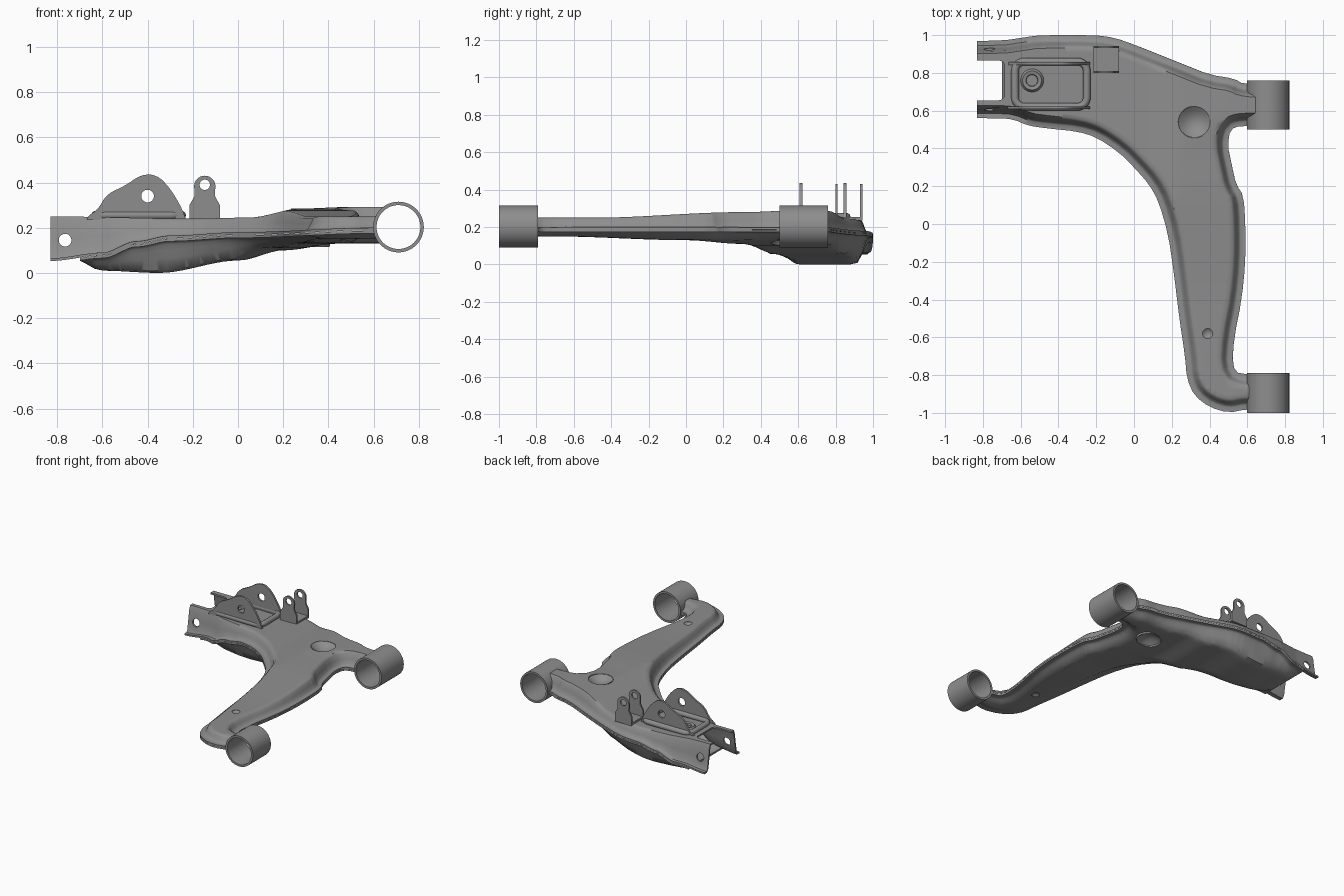
import bpy, bmesh, math
from mathutils import Vector, Matrix
from mathutils.kdtree import KDTree
from mathutils.geometry import delaunay_2d_cdt

if "Cube" in bpy.data.objects:
    bpy.data.objects.remove(bpy.data.objects["Cube"], do_unlink=True)

steel = bpy.data.materials.new("grey_steel")
steel.use_nodes = True
steel.diffuse_color = (0.27, 0.27, 0.27, 1)
steel.node_tree.nodes["Principled BSDF"].inputs["Base Color"].default_value = steel.diffuse_color


def make(name, bm):
    mesh = bpy.data.meshes.new(name)
    bm.to_mesh(mesh)
    bm.free()
    mesh.materials.append(steel)
    ob = bpy.data.objects.new(name, mesh)
    bpy.context.collection.objects.link(ob)
    return ob


def activate(ob):
    bpy.ops.object.select_all(action='DESELECT')
    ob.select_set(True)
    bpy.context.view_layer.objects.active = ob


def finish(ob, angle=40):
    activate(ob)
    bpy.ops.object.shade_smooth_by_angle(angle=math.radians(angle))


def cut(ob, cutters):
    activate(ob)
    for c in cutters:
        mod = ob.modifiers.new("cut", 'BOOLEAN')
        mod.operation = 'DIFFERENCE'
        mod.solver = 'EXACT'
        mod.object = c
        bpy.ops.object.modifier_apply(modifier=mod.name)


def cylinder(name, centre, radius, length, along_y=True, sides=48):
    bm = bmesh.new()
    bmesh.ops.create_cone(bm, cap_ends=True, segments=sides, radius1=radius,
                          radius2=radius, depth=length)
    if along_y:
        bmesh.ops.rotate(bm, verts=bm.verts, matrix=Matrix.Rotation(math.pi / 2, 3, 'X'))
    bmesh.ops.translate(bm, verts=bm.verts, vec=centre)
    return make(name, bm)


def box(name, lo, hi, round_edges=0):
    bm = bmesh.new()
    bmesh.ops.create_cube(bm, size=1)
    for v in bm.verts:
        v.co = [lo[i] if v.co[i] < 0 else hi[i] for i in range(3)]
    if round_edges:
        upright = [e for e in bm.edges if abs(e.verts[0].co.z - e.verts[1].co.z) > 0.1]
        bmesh.ops.bevel(bm, geom=upright, offset=round_edges, segments=5, affect='EDGES', profile=0.5)
    return make(name, bm)


def lathe(name, profile, centre, axis='Z', steps=48):
    bm = bmesh.new()
    vs = [bm.verts.new((r, 0, h)) for r, h in profile]
    es = [bm.edges.new(p) for p in zip(vs, vs[1:])]
    bmesh.ops.spin(bm, geom=vs + es, cent=(0, 0, 0), axis=(0, 0, 1),
                   angle=2 * math.pi, steps=steps)
    bmesh.ops.remove_doubles(bm, verts=bm.verts, dist=0.0005)
    if axis == 'Y':
        bmesh.ops.rotate(bm, verts=bm.verts, matrix=Matrix.Rotation(math.pi / 2, 3, 'X'))
    bmesh.ops.translate(bm, verts=bm.verts, vec=centre)
    bmesh.ops.recalc_face_normals(bm, faces=bm.faces)
    ob = make(name, bm)
    finish(ob)
    return ob


def chaikin(pts, closed=True):
    out = [] if closed else [pts[0]]
    for a, b in zip(pts, pts[1:] + (pts[:1] if closed else [])):
        out += [a.lerp(b, 0.25), a.lerp(b, 0.75)]
    return out if closed else out + [pts[-1]]


def ramp(t, keys):
    # Smooth interpolation through (position, value) pairs
    if t <= keys[0][0]:
        return keys[0][1]
    for (a, u), (b, v) in zip(keys, keys[1:]):
        if t <= b:
            s = (t - a) / (b - a)
            return u + (v - u) * s * s * (3 - 2 * s)
    return keys[-1][1]


# Plan outline of the pressed arm, running past the open ends that get trimmed
plan = [Vector(p) for p in (
    (-1, .56), (-.72, .56), (-.64, .555), (-.56, .52), (-.45, .505), (-.3, .49), (-.2, .46),
    (-.08, .38), (0, .3), (.08, .21), (.13, .12), (.18, -.05), (.21, -.25), (.24, -.5),
    (.27, -.7), (.28, -.82), (.32, -.91), (.4, -.97), (.5, -1), (.6, -.98), (.76, -.98),
    (.76, -.79), (.56, -.8), (.52, -.75), (.53, -.6), (.57, -.4), (.59, -.2), (.59, 0),
    (.58, .15), (.54, .21), (.52, .3), (.495, .42), (.51, .5), (.56, .52), (.76, .52),
    (.76, .74), (.58, .74), (.53, .77), (.4, .79), (.25, .85), (.1, .91), (0, .95),
    (-.1, .985), (-.2, 1), (-.5, 1), (-.6, .985), (-.7, .97), (-1, .97))]
plan = chaikin(plan)
samples = []
for a, b in zip(plan, plan[1:] + plan[:1]):
    n = max(1, round((b - a).length / 0.014))
    side = Vector((a.y - b.y, b.x - a.x)).normalized()
    samples += [(a.lerp(b, i / n), side) for i in range(n)]
rim = [p for p, _ in samples if -0.93 < p.x < 0.72]
tree = KDTree(len(rim))
for i, p in enumerate(rim):
    tree.insert((p.x, p.y, 0), i)
tree.balance()


def edge_distance(p):
    return tree.find((p[0], p[1], 0))[2]


# Triangulated plan: rings parallel to the rim, then an even field
points = [p for p, _ in samples]
count = len(points)
for ring in (.025, .034, .045, .056, .068, .09):
    points += [p + s * ring for p, s in samples if edge_distance(p + s * ring) > ring - 0.003]
points += [Vector((x * .035, y * .035)) for x in range(-28, 22) for y in range(-28, 29)
           if edge_distance((x * .035, y * .035)) > 0.1]
loop = [(i, (i + 1) % count) for i in range(count)]
flat, _, tris, *_ = delaunay_2d_cdt(points, loop, [], 1, 1e-4)


def flange_height(x):
    return ramp(x, [(-.83, .065), (-.6, .09), (-.45, .14), (-.3, .165), (0, .18), (.6, .2)])


def top_height(x, y):
    return min(ramp(x, [(-.83, .25), (-.2, .24), (.05, .245), (.28, .285), (.5, .292)]),
               ramp(y, [(-1, .25), (-.5, .25), (.3, .28), (.8, .3)]))


def bottom_height(x, y):
    return max(ramp(x, [(-.72, .06), (-.6, .01), (-.35, 0), (0, .055), (.2, .1), (.45, .13)]),
               ramp(y, [(-.7, .15), (0, .13), (.3, .11), (.6, 0)]))


def upper(x, y, d):
    return ramp(d, [(.027, flange_height(x)), (.066, top_height(x, y))])


def lower(x, y, d):
    return ramp(d, [(.027, flange_height(x) - .013), (.1, bottom_height(x, y) + .012)])


# Cutters shared by both pressings
bushes = [("front_bush", -1.0, -0.79), ("rear_bush", 0.5, 0.76)]
bores = [cylinder("bore_cutter", (.71, (a + b) / 2, .203), .104, b - a + .1) for _, a, b in bushes]
dishes = [("large_dish", .32, .54, .085), ("small_dish", .39, -.58, .03)]
wells = [cylinder("well_cutter", (x, y, .2), r - .003, .6, False) for _, x, y, r in dishes]
ends = [box("end_cutter", (-1.2, 0, -.2), (-.83, 1.3, .6)),
        box("notch_cutter", (-1.2, .655, -.2), (-.685, .865, .6), .03),
        cylinder("ear_hole_cutter", (-.765, .76, .145), .028, .6)]
pan_end = box("pan_end_cutter", (-1.2, 0, -.2), (-.7, 1.3, .6))

# Upper and lower pressings
for name, height, cutters in (("upper_pressing", upper, ends), ("lower_pressing", lower, [pan_end])):
    bm = bmesh.new()
    verts = [bm.verts.new((p.x, p.y, height(p.x, p.y, edge_distance(p)))) for p in flat]
    for t in tris:
        bm.faces.new([verts[i] for i in t])
    bmesh.ops.recalc_face_normals(bm, faces=bm.faces)
    if sum(f.normal.z for f in bm.faces) < 0:
        bmesh.ops.reverse_faces(bm, faces=bm.faces)
    shell = make(name, bm)
    activate(shell)
    mod = shell.modifiers.new("sheet", 'SOLIDIFY')
    mod.thickness = 0.012
    mod.offset = -1
    bpy.ops.object.modifier_apply(modifier=mod.name)
    cut(shell, bores + wells + cutters)
    finish(shell, 50)

# Pressed dishes closing the wells above and below
for name, x, y, r in dishes:
    t, b = top_height(x, y), bottom_height(x, y)
    depth = r * 0.45
    for part, z, s in (("upper_", t, -1), ("lower_", b, 1)):
        lathe(part + name, [(r * k, z + s * depth * (1 - k * k)) for k in (0, .25, .5, .75, 1)]
              + [(r * 1.04, z + s * .015)], (x, y, 0))

# Bush sleeves
for name, a, b in bushes:
    h = (b - a) / 2
    lathe(name, [(.097, -h), (.112, -h), (.112, h), (.097, h), (.097, -h)],
          (.71, (a + b) / 2, .203), 'Y', 64)


def plate(name, profile, y, thickness, hole):
    bm = bmesh.new()
    face = bm.faces.new([bm.verts.new((p.x, y - thickness / 2, p.y)) for p in profile])
    ext = bmesh.ops.extrude_face_region(bm, geom=[face])["geom"]
    bmesh.ops.translate(bm, verts=[v for v in ext if isinstance(v, bmesh.types.BMVert)],
                        vec=(0, thickness, 0))
    bmesh.ops.recalc_face_normals(bm, faces=bm.faces)
    ob = make(name, bm)
    x, z, r = hole
    drill = cylinder("drill", (x, y, z), r, .1, True, 32)
    cut(ob, [drill])
    bpy.data.objects.remove(drill, do_unlink=True)
    finish(ob)


# Twin humped mounting plates
hump = [Vector(p) for p in ((-.67, .235), (-.66, .255), (-.62, .28), (-.58, .35), (-.5, .385),
                            (-.43, .435), (-.36, .435), (-.3, .375), (-.25, .29), (-.23, .235))]
hump = chaikin(chaikin(hump, False), False)
for name, y in (("front_mount_plate", .615), ("rear_mount_plate", .85)):
    plate(name, hump, y, .014, (-.4, .34, .028))

# Raised bead around the mount floor
curve = bpy.data.curves.new("mount_bead", 'CURVE')
curve.dimensions = '3D'
curve.bevel_depth = .02
curve.bevel_resolution = 3
corners = [(cx + sx * .05, cy + sy * .05, a) for cx, cy, sx, sy, a in (
    (-.25, .86, -1, -1, 0), (-.63, .86, 1, -1, 1), (-.63, .62, 1, 1, 2), (-.25, .62, -1, 1, 3))]
bead = [(x + .05 * math.cos(t), y + .05 * math.sin(t)) for x, y, q in corners
        for t in [(q + k / 6) * math.pi / 2 for k in range(7)]]
spline = curve.splines.new('POLY')
spline.points.add(len(bead) - 1)
for pt, (x, y) in zip(spline.points, bead):
    pt.co = (x, y, .255, 1)
spline.use_cyclic_u = True
curve.materials.append(steel)
rail = bpy.data.objects.new("mount_bead", curve)
bpy.context.collection.objects.link(rail)
activate(rail)
bpy.ops.object.convert(target='MESH')
finish(rail)

# Round boss on the mount floor
lathe("mount_boss", [(.028, .24), (.032, .258), (.05, .262), (.065, .24)], (-.54, .76, 0))

# Clip with two drilled tabs on a small base
tab = [Vector((-.147 + .047 * math.cos(t), .385 + .045 * math.sin(t)))
       for t in [math.pi * k / 14 for k in range(15)]]
tab += [Vector(p) for p in ((-.192, .34), (-.215, .3), (-.215, .235), (-.08, .235), (-.08, .3), (-.102, .34))]
for name, y in (("front_clip_tab", .805), ("rear_clip_tab", .937)):
    plate(name, tab, y, .012, (-.147, .39, .023))
box("clip_base", (-.215, .8, .235), (-.08, .942, .254))

for helper in bores + wells + ends + [pan_end]:
    bpy.data.objects.remove(helper, do_unlink=True)
